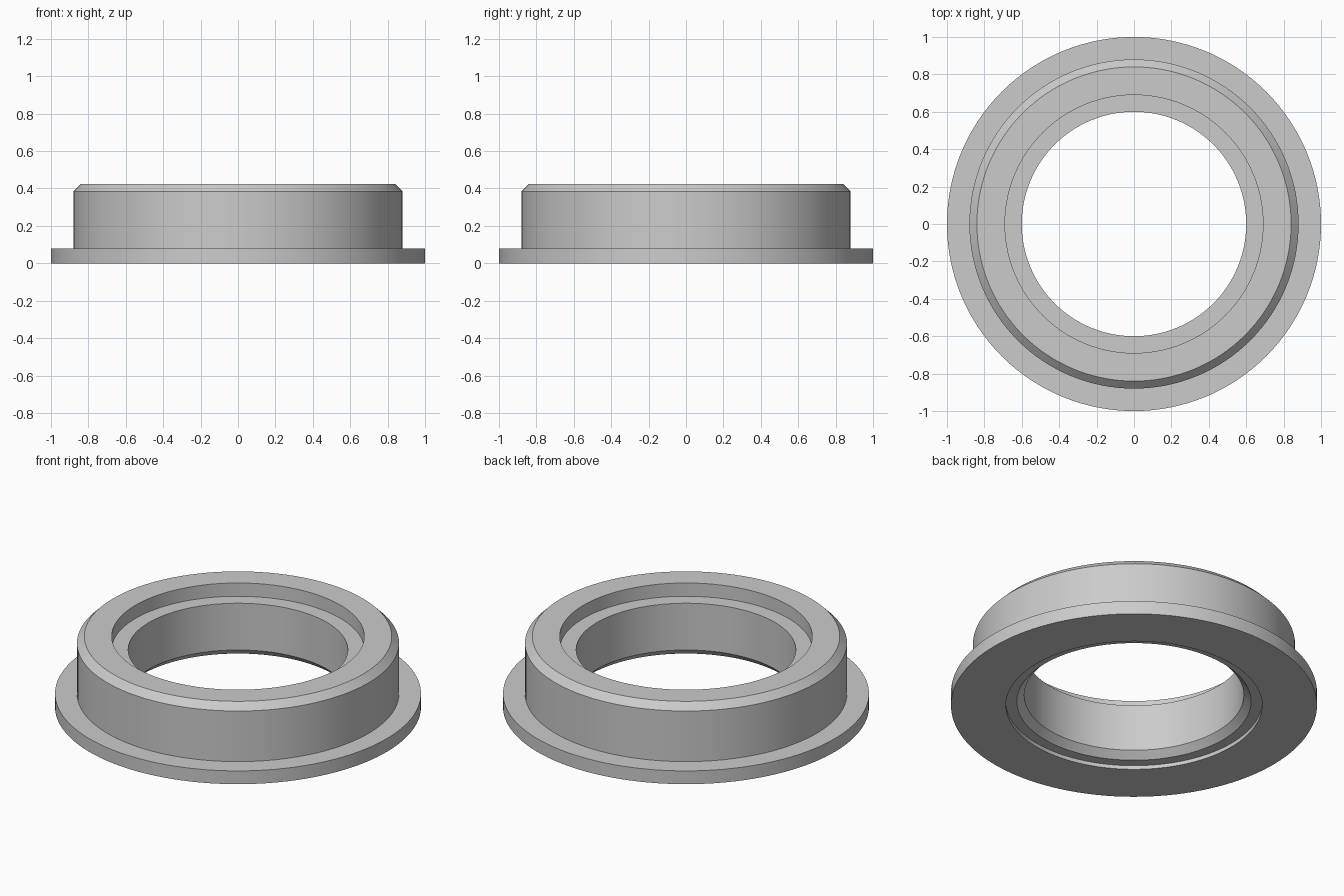
import bpy, bmesh
from math import sin, cos, tau, radians

if "Cube" in bpy.data.objects:
    bpy.data.objects.remove(bpy.data.objects["Cube"])

SEGMENTS = 128

# Closed cross-section (radius, height), going round the outside then the bore
PROFILE = [
    (0.70, 0.0), (1.0, 0.0), (1.0, 0.08),          # flange
    (0.88, 0.08), (0.88, 0.385), (0.84, 0.425),    # body and top chamfer
    (0.69, 0.425), (0.69, 0.345), (0.60, 0.345),   # top recess and ledge
    (0.60, 0.063), (0.64, 0.023), (0.70, 0.023),   # bore, lower chamfer, bottom recess
]


def lathe(name, profile):
    bm = bmesh.new()
    rings = [[bm.verts.new((r * cos(tau * i / SEGMENTS), r * sin(tau * i / SEGMENTS), z))
              for r, z in profile] for i in range(SEGMENTS)]
    n = len(profile)
    for i in range(SEGMENTS):
        a, b = rings[i], rings[(i + 1) % SEGMENTS]
        for j in range(n):
            k = (j + 1) % n
            bm.faces.new((a[j], b[j], b[k], a[k]))
    bmesh.ops.recalc_face_normals(bm, faces=bm.faces[:])
    mesh = bpy.data.meshes.new(name)
    bm.to_mesh(mesh)
    bm.free()
    obj = bpy.data.objects.new(name, mesh)
    bpy.context.collection.objects.link(obj)
    return obj


# Flanged bushing ring
ring = lathe("flanged_ring", PROFILE)
bpy.context.view_layer.objects.active = ring
ring.select_set(True)
bpy.ops.object.shade_smooth_by_angle(angle=radians(30))
